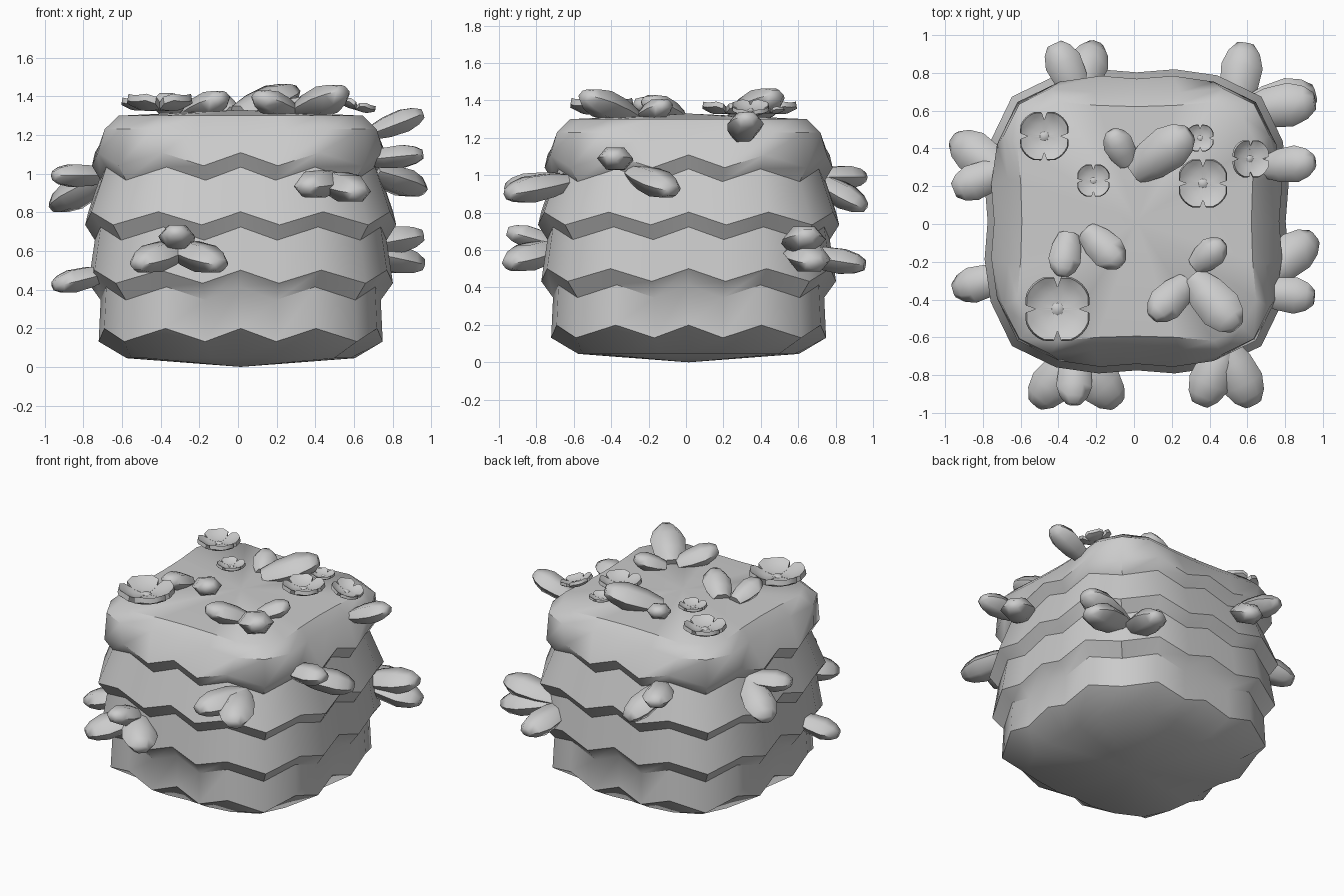
import bpy, bmesh
from math import pi, cos, sin
from mathutils import Vector, Matrix

if "Cube" in bpy.data.objects:
    bpy.data.objects.remove(bpy.data.objects["Cube"])


def finish(bm, name, angle):
    bmesh.ops.recalc_face_normals(bm, faces=bm.faces)
    me = bpy.data.meshes.new(name)
    bm.to_mesh(me)
    bm.free()
    ob = bpy.data.objects.new(name, me)
    bpy.context.collection.objects.link(ob)
    bpy.ops.object.select_all(action='DESELECT')
    ob.select_set(True)
    bpy.context.view_layer.objects.active = ob
    bpy.ops.object.shade_smooth_by_angle(angle=angle)


def bridge(bm, a, b):
    n = len(a)
    for i in range(n):
        bm.faces.new((a[i], a[(i + 1) % n], b[(i + 1) % n], b[i]))


# Body: rounded-square rings; each tier overhangs the one below in a zigzag
BULGE = [(.98, 0), (1, .25), (.96, .53), (.82, .82)]
CAP = [(.98, 0), (.99, .33), (1.02, .66), (.9, .9)]
OFFSET = .014
profile = [(.59, .045, 0)]
for i, (low, high) in enumerate(((.735, .725), (.788, .755), (.805, .725))):
    profile += [(low, .165 + .302 * i, .034), (high, .38 + .31 * i, .034)]
profile += [(.77, 1.075, .034), (.69, 1.23, 0), (.62, 1.30, 0)]

bm = bmesh.new()
rings = []
for half, z, amp in profile:
    side = CAP if z > 1.2 else BULGE
    quarter = side + [(y, x) for x, y in side[2:0:-1]]
    ring = []
    for q in range(4):
        for i, p in enumerate(quarter):
            p = Matrix.Rotation(q * pi / 2, 2) @ Vector(p) * half
            ring.append(bm.verts.new((p.x + OFFSET, p.y + OFFSET, z + amp * (-1) ** i)))
    rings.append(ring)
for a, b in zip(rings, rings[1:]):
    bridge(bm, a, b)
for ring, z in ((rings[0], 0), (rings[-1], 1.33)):
    c = bm.verts.new((OFFSET, OFFSET, z))
    for i in range(24):
        bm.faces.new((ring[i], ring[(i + 1) % 24], c))
finish(bm, "body", .68)


# Leaf bud: blunt six-sided lobe growing from base to tip, sized by its length
def bud(name, base, tip):
    d = tip - base
    width = .065 + .53 * d.length
    d.normalize()
    side = d.cross(Vector((0, 0, 1))).normalized()
    up = side.cross(d) * .7
    bm = bmesh.new()
    loops = []
    for t, s in ((-.15, .6), (.2, .9), (.6, 1), (.86, .76), (1.02, .4)):
        c = base.lerp(tip, t)
        loops.append([bm.verts.new(c + (side * cos(k * pi / 3) + up * sin(k * pi / 3)) * width * s / 2)
                      for k in range(6)])
    for a, b in zip(loops, loops[1:]):
        bridge(bm, a, b)
    bm.faces.new(loops[0])
    bm.faces.new(loops[-1])
    finish(bm, name, 1.1)


# Top buds: start x, y and end x, y; they rise gently as they go
for x0, y0, x1, y1 in ((.04, .3, .29, .48), (-.04, .34, -.12, .49), (.34, -.32, .54, -.54),
                       (.26, -.33, .1, -.49), (.34, -.21, .47, -.1), (-.35, -.08, -.38, -.27),
                       (-.23, -.06, -.07, -.21)):
    base = Vector((x0, y0, 1.325))
    tip = Vector((x1, y1, 1.325))
    tip.z += .33 * (tip - base).length
    bud("top_bud", base, tip)

# Side buds: clusters at (across, height) on each side, with a spread per bud
SIDES = {
    "front_bud": [(-.31, .62, (-.21, -.09), (-.01, .08), (.22, -.09)),
                  (.48, .97, (-.13, -.04), (.15, -.07))],
    "right_bud": [(.3, 1.2, (.03, .11)), (-.36, 1.07, (-.03, .03)), (-.27, 1.02, (.2, -.1)),
                  (.6, .61, (.09, -.08), (.05, .07))],
    "back_bud": [(.3, .99, (.12, 0), (-.1, -.16)), (-.54, .58, (-.05, -.06))],
    "left_bud": [(-.28, .99, (.1, 0), (-.17, -.16)), (.28, .49, (.07, -.07))],
}
for q, (name, clusters) in enumerate(SIDES.items()):
    turn = Matrix.Rotation(q * pi / 2, 3, 'Z')
    for u, z, *spread in clusters:
        depth = .75 - .3 * u * u
        for du, dz in spread:
            bud(name, turn @ Vector((u + du * .1, -depth, z + dz * .2)),
                turn @ Vector((u + du, -.95, z + dz)))


# Flower: four cupped petals on the diagonals around a button centre
def flower(x, y, r, tilt):
    place = Matrix.Translation((x, y, 1.335)) @ Matrix.Rotation(tilt, 4, 'Y')
    bm = bmesh.new()
    for q in range(4):
        m = place @ Matrix.Rotation(pi / 4 + q * pi / 2, 4, 'Z')
        skins = []
        for drop in (0, .2):
            rows = []
            for rad, w, h in ((.1, .08, .14), (.5, .45, .14), (.82, .6, .3), (1.03, .38, .42)):
                rows.append([bm.verts.new(m @ (Vector((rad - .08 * j * j + drop / 4, w * j,
                                                       h + .1 * j * j * w - drop)) * r))
                             for j in (-1, -.5, 0, .5, 1)])
            for a, b in zip(rows, rows[1:]):
                for i in range(4):
                    bm.faces.new((a[i], a[i + 1], b[i + 1], b[i]))
            # outline of this skin, for the rim wall
            skins.append(rows[0] + [a[-1] for a in rows[1:]] + rows[-1][-2::-1]
                         + [a[0] for a in rows[-2:0:-1]])
        bridge(bm, *skins)
    bmesh.ops.create_uvsphere(bm, u_segments=8, v_segments=5, radius=r * .22,
                              matrix=place @ Matrix.Translation((0, 0, .1 * r))
                              @ Matrix.Diagonal((1, 1, .5, 1)))
    finish(bm, "flower", .7)


for f in ((-.475, .465, .13, 0), (-.405, -.45, .172, 0), (-.215, .23, .087, 0),
          (.365, .215, .13, 0), (.35, .455, .072, 0), (.61, .345, .1, .3)):
    flower(*f)
